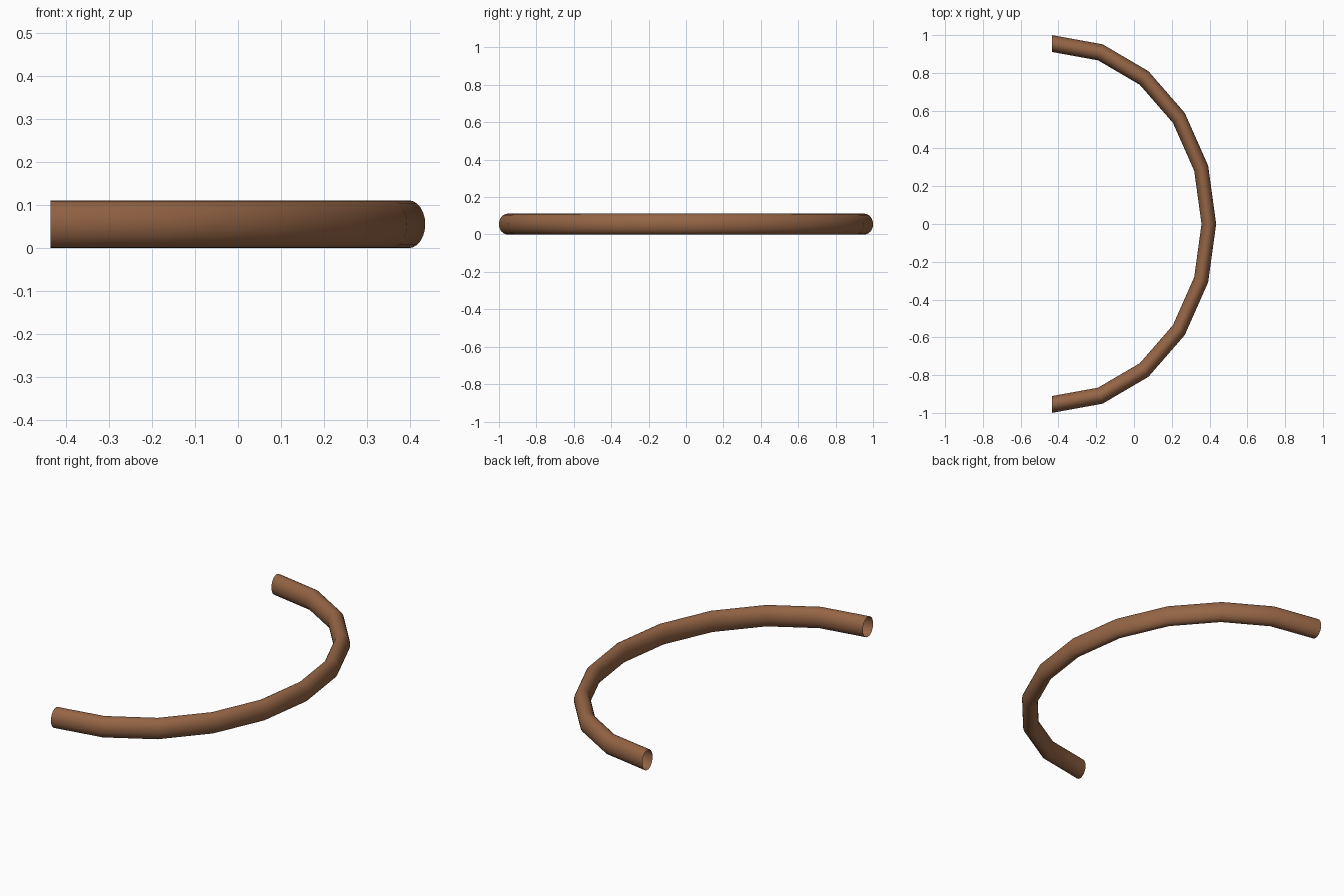
import bpy, bmesh
from math import sin, cos, pi

if "Cube" in bpy.data.objects:
    bpy.data.objects.remove(bpy.data.objects["Cube"])

# half-ring proportions: the circular ring is squashed along x
R, r, rz = 0.9555, 0.0445, 0.0555
SX = 0.87
STEPS, SIDES = 10, 24

# open tube swept along a half circle in straight segments
bm = bmesh.new()
rings = []
for i in range(STEPS + 1):
    a = -pi / 2 + pi * i / STEPS
    ring = []
    for j in range(SIDES):
        t = 2 * pi * j / SIDES
        d = R + r * cos(t)
        ring.append(bm.verts.new((SX * (d * cos(a) - 0.5), d * sin(a), rz + rz * sin(t))))
    rings.append(ring)
for p, q in zip(rings, rings[1:]):
    for j in range(SIDES):
        k = (j + 1) % SIDES
        bm.faces.new((p[j], q[j], q[k], p[k]))
bmesh.ops.recalc_face_normals(bm, faces=bm.faces[:])
for f in bm.faces:
    f.smooth = True

mesh = bpy.data.meshes.new("curved_handle")
bm.to_mesh(mesh)
bm.free()
handle = bpy.data.objects.new("curved_handle", mesh)
bpy.context.collection.objects.link(handle)

# brown finish
mat = bpy.data.materials.new("brown")
mat.diffuse_color = (0.30, 0.13, 0.06, 1)
mat.use_nodes = True
mat.node_tree.nodes["Principled BSDF"].inputs["Base Color"].default_value = mat.diffuse_color
mesh.materials.append(mat)
